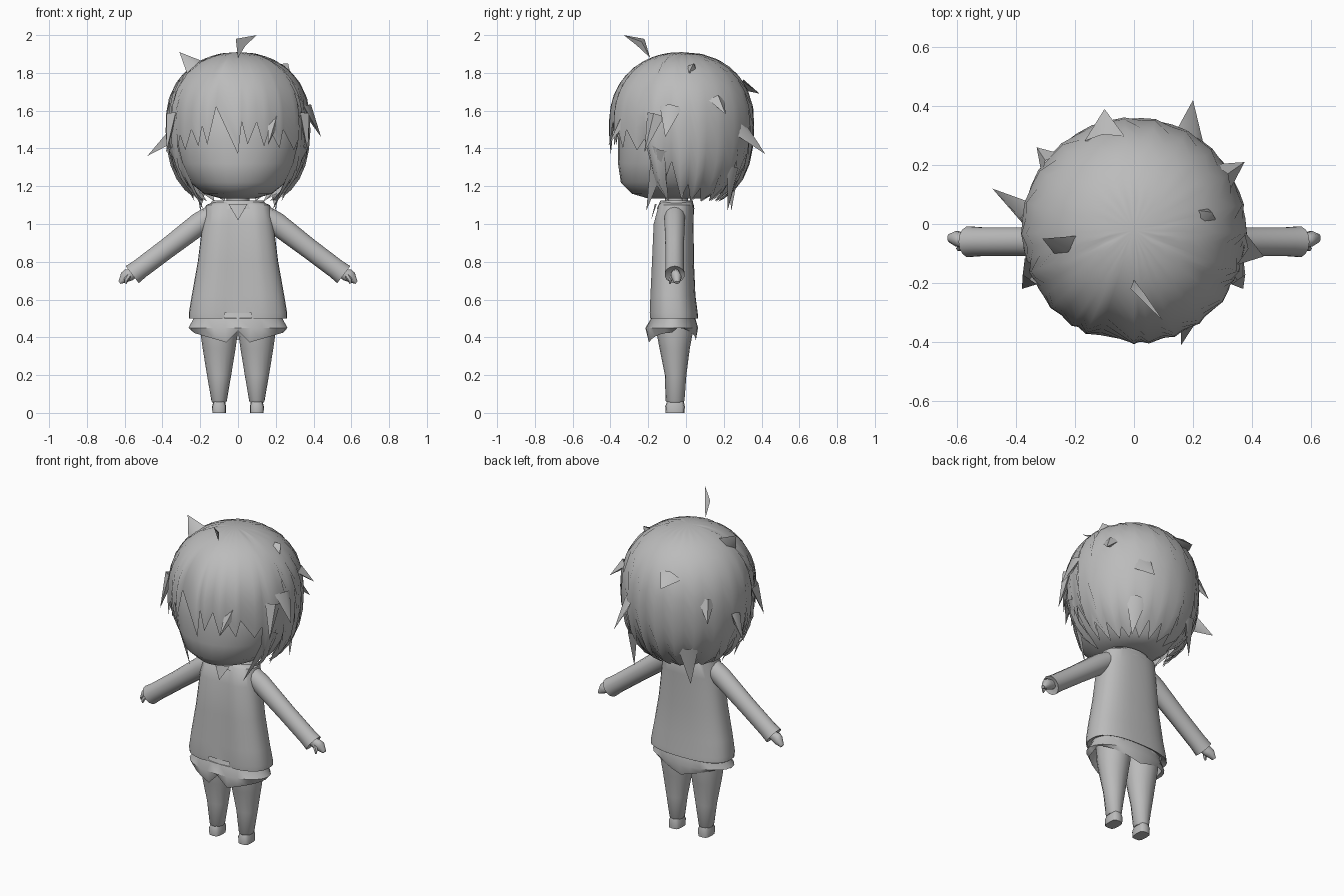
import bpy, bmesh, math, random
from mathutils import Vector

if "Cube" in bpy.data.objects:
    bpy.data.objects.remove(bpy.data.objects["Cube"])

random.seed(4)
grey = bpy.data.materials.new("plain grey")
grey.diffuse_color = (0.5, 0.5, 0.5, 1)
grey.use_nodes = True
grey.node_tree.nodes["Principled BSDF"].inputs["Base Color"].default_value = grey.diffuse_color


def finish(name, bm, angle=45):
    bmesh.ops.remove_doubles(bm, verts=bm.verts, dist=0.0005)
    bmesh.ops.recalc_face_normals(bm, faces=bm.faces)
    me = bpy.data.meshes.new(name)
    bm.to_mesh(me)
    bm.free()
    me.materials.append(grey)
    for p in me.polygons:
        p.use_smooth = True
    me.set_sharp_from_angle(angle=math.radians(angle))
    ob = bpy.data.objects.new(name, me)
    bpy.context.collection.objects.link(ob)
    return ob


def skin(bm, rings):
    """Quads between closed rings of points."""
    vs = [[bm.verts.new(p) for p in r] for r in rings]
    n = len(vs[0])
    for a, b in zip(vs, vs[1:]):
        for i in range(n):
            j = (i + 1) % n
            bm.faces.new((a[i], a[j], b[j], b[i]))
    return vs


def power(v, e):
    return math.copysign(abs(v) ** e, v)


def upright(rings, n, e=1.0, shape=None):
    """Rings of (z, half width, front y, back y); angle 0 faces the front."""
    out = []
    for k, (z, hx, y0, y1) in enumerate(rings):
        ring = []
        for i in range(n):
            a = 2 * math.pi * i / n
            p = Vector((hx * power(math.sin(a), e),
                        (y0 + y1) / 2 - (y1 - y0) / 2 * power(math.cos(a), e), z))
            if shape:
                shape(p, a, k)
            ring.append(p)
        out.append(ring)
    return out


def part(name, rings, caps=(True, True), angle=45):
    bm = bmesh.new()
    vs = skin(bm, rings)
    if caps[0]:
        bm.faces.new(vs[0])
    if caps[1]:
        bm.faces.new(vs[-1])
    return finish(name, bm, angle)


def limb(name, rings, n, axis):
    """Rings of (x, y, z, radius, y radius) square to an axis."""
    v = Vector((0, 1, 0))
    u = v.cross(Vector(axis).normalized())
    return part(name, [[Vector(r[:3]) + u * r[3] * math.cos(2 * math.pi * i / n)
                        + v * r[4] * math.sin(2 * math.pi * i / n)
                        for i in range(n)] for r in rings])


def shard(name, base, tip, width, thick=0.03):
    """Pointed flattened hair tuft growing off the head."""
    b, t = Vector(base), Vector(tip)
    d = (t - b).normalized()
    out = b - Vector((0, -0.02, 1.5))
    side = d.cross(out).normalized()
    up = side.cross(d).normalized()
    bm = bmesh.new()
    ring = [bm.verts.new(b + o) for o in
            (side * width, up * thick, -side * width, -up * thick)]
    top = bm.verts.new(t)
    for i in range(4):
        bm.faces.new((ring[i], ring[(i + 1) % 4], top))
    finish(name, bm, 60)


# head under the hair
part("head", upright([(1.135, .09, -.2, .1), (1.16, .18, -.285, .16), (1.22, .255, -.345, .2),
                      (1.32, .315, -.36, .27), (1.45, .345, -.36, .31), (1.6, .34, -.345, .3),
                      (1.75, .25, -.25, .2)], 28))
part("neck", upright([(1.05, .06, -.11, .01), (1.17, .06, -.11, .01)], 12))

# hair cap: ragged lower edge given as (degrees from the front, edge height)
edge = [(0, 1.37), (3, 1.54), (7.5, 1.42), (15, 1.54), (21, 1.41), (26, 1.5), (35, 1.4),
        (39, 1.5), (51, 1.39), (58, 1.45), (63, 1.2), (68, 1.09), (75, 1.25), (81, 1.33),
        (88, 1.14), (96, 1.21)]
a, low = 103, True
while a < 260:
    edge.append((a, (1.10 if low else 1.18) + random.uniform(-.02, .02)))
    a, low = a + random.choice((7, 8, 9, 10)), not low
edge += [(264, 1.21), (272, 1.14), (279, 1.33), (285, 1.25), (292, 1.09), (296, 1.2),
         (301, 1.4), (306, 1.47), (313, 1.39), (319.5, 1.5), (327, 1.41), (330, 1.52),
         (335, 1.42), (342, 1.62)]


def hair_point(deg, z, puff):
    u = min(abs(z - 1.55) / (0.36 if z > 1.55 else 0.46), 1)
    q = 2.15 if z > 1.55 else 2.6
    r = (1 - u ** q) ** (1 / q)
    if z < 1.3:
        r = max(r, 0.45)
    r *= puff
    t = math.radians(deg)
    return Vector((0.38 * r * math.sin(t), -0.02 - 0.38 * r * math.cos(t), z))


rings = []
for k in range(13):
    s = k / 12
    ring = []
    for i, (deg, zb) in enumerate(edge):
        low_u = (1.91 - zb) / 0.79
        ang = s * math.acos(max(-1, 1 - 2 * low_u))
        z = 1.91 - 0.79 * (1 - math.cos(ang)) / 2
        z = max(z, zb)
        tip = zb < min(edge[i - 1][1], edge[(i + 1) % len(edge)][1])
        ring.append(hair_point(deg, z, 1 + (0.03 if tip else 0) * s ** 2))
    rings.append(ring)
part("hair", rings, caps=(False, False), angle=60)

# loose tufts
for base, tip, w in [
        ((-.23, -.07, 1.83), (-.31, -.05, 1.91), .06),
        ((-.36, .03, 1.46), (-.48, .12, 1.36), .06),
        ((.36, -.08, 1.62), (.44, -.11, 1.46), .06),
        ((.19, .27, 1.52), (.2, .42, 1.37), .07),
        ((-.1, .29, 1.74), (-.1, .39, 1.69), .07),
        ((.3, .16, 1.66), (.375, .21, 1.58), .05),
        ((.24, .03, 1.82), (.265, .04, 1.85), .05),
        ((-.28, .2, 1.6), (-.33, .26, 1.48), .05),
        ((.35, -.16, 1.58), (.37, -.22, 1.38), .05),
        ((-.35, -.16, 1.58), (-.38, -.22, 1.38), .05),
        ((.2, -.3, 1.6), (.16, -.41, 1.42), .05),
        ((-.19, .25, 1.3), (-.2, .24, 1.07), .06),
        ((.19, .25, 1.3), (.2, .22, 1.07), .06)]:
    shard("hair_tuft", base, tip, w)
for s in (-1, 1):
    shard("side_lock", (s * .345, -.13, 1.4), (s * .18, -.21, 1.07), .055, .025)
    shard("side_lock_rear", (s * .34, -.03, 1.36), (s * .23, -.02, 1.12), .05, .025)

# upright tuft on the crown: a bent kite with slight thickness
bm = bmesh.new()
kite = [bm.verts.new(p) for p in
        ((0, -.19, 1.88), (-.012, -.22, 1.98), (.1, -.33, 2.0), (.04, -.26, 1.945))]
ridge = bm.verts.new((.035, -.235, 1.965))
for i in range(4):
    bm.faces.new((kite[i], kite[(i + 1) % 4], ridge))
bm.faces.new(kite)
finish("crown_tuft", bm)


# jacket with a shallow front groove
def groove(p, a, k):
    if math.cos(a) > 0.98:
        p.y += 0.012


jacket = [(1.12, .12, -.13, .03), (1.10, .17, -.15, .042), (1.0, .188, -.178, .04),
          (.8, .213, -.187, .042), (.62, .245, -.196, .05), (.53, .26, -.2, .062),
          (.5, .26, -.198, .064)]
bm = bmesh.new()
vs = skin(bm, upright(jacket, 32, .8, groove))
bm.faces.new(vs[0])
slit = [f for f in bm.faces if f.calc_center_median().z < .53
        and f.calc_center_median().y < -.1 and abs(f.calc_center_median().x) < .06]
bmesh.ops.delete(bm, geom=slit, context='FACES')
# turned-in hem
finish("jacket", bm)
part("jacket_hem", upright([(.5, .26, -.186, .064), (.515, .225, -.165, .04)], 32, .8),
     caps=(False, False))


# shirt tail with two front points
def tail(p, a, k):
    if k == 3:
        front = math.cos(a) > 0
        t = abs(math.sin(a))
        p.z = (.355 if front else .385) + .07 * t
        if math.cos(a) > 0.99:
            p.z = .435


part("shirt_tail", upright([(.6, .22, -.175, .035), (.5, .235, -.185, .05),
                            (.45, .262, -.215, .064), (.4, .24, -.2, .052)], 24, 1, tail),
     caps=(True, False))

# collar and front triangle
part("collar", upright([(1.08, .165, -.155, .045), (1.125, .135, -.135, .035),
                        (1.12, .08, -.11, .01)], 20), caps=(False, False))
bm = bmesh.new()
tri = [bm.verts.new(p) for p in ((-.05, -.155, 1.105), (0, -.185, 1.02), (.05, -.155, 1.105),
                                 (0, -.165, 1.105))]
bm.faces.new((tri[0], tri[1], tri[3]))
bm.faces.new((tri[3], tri[1], tri[2]))
finish("neck_triangle", bm)

for s in (-1, 1):
    # sleeves and hands
    axis = (s * .39, 0, -.3)
    limb("sleeve", [(s * .13, -.06, 1.05, .055, .055), (s * .2, -.06, 1.005, .06, .055),
                    (s * .37, -.06, .875, .054, .05), (s * .52, -.06, .762, .053, .05),
                    (s * .56, -.06, .732, .057, .053), (s * .553, -.06, .737, .035, .033)], 14, axis)
    limb("hand", [(s * .54, -.055, .745, .024, .02), (s * .58, -.055, .73, .035, .026),
                  (s * .6, -.05, .718, .03, .027), (s * .627, -.048, .69, .009, .014)], 10, axis)
    limb("thumb", [(s * .575, -.07, .73, .014, .012), (s * .592, -.083, .705, .012, .01),
                   (s * .595, -.085, .685, .005, .005)], 6, (s * .2, 0, -.5))

    # trousers and shoes
    def leg_ring(z, rx, y0, y1):
        ring = upright([(z, rx, y0, y1)], 16)[0]
        return [p + Vector((s * .1, 0, 0)) for p in ring]
    part("trouser_leg", [leg_ring(*r) for r in
                         ((.56, .1, -.16, .04), (.42, .098, -.155, .035), (.34, .087, -.14, .02),
                          (.2, .064, -.112, .002), (.065, .041, -.108, -.008),
                          (.055, .036, -.1, -.015))])
    part("shoe", [[p + Vector((s * .1, 0, 0)) for p in r] for r in
                  upright([(0, .036, -.108, -.008), (.035, .037, -.11, -.006),
                           (.06, .03, -.1, -.012)], 12, .6)])
